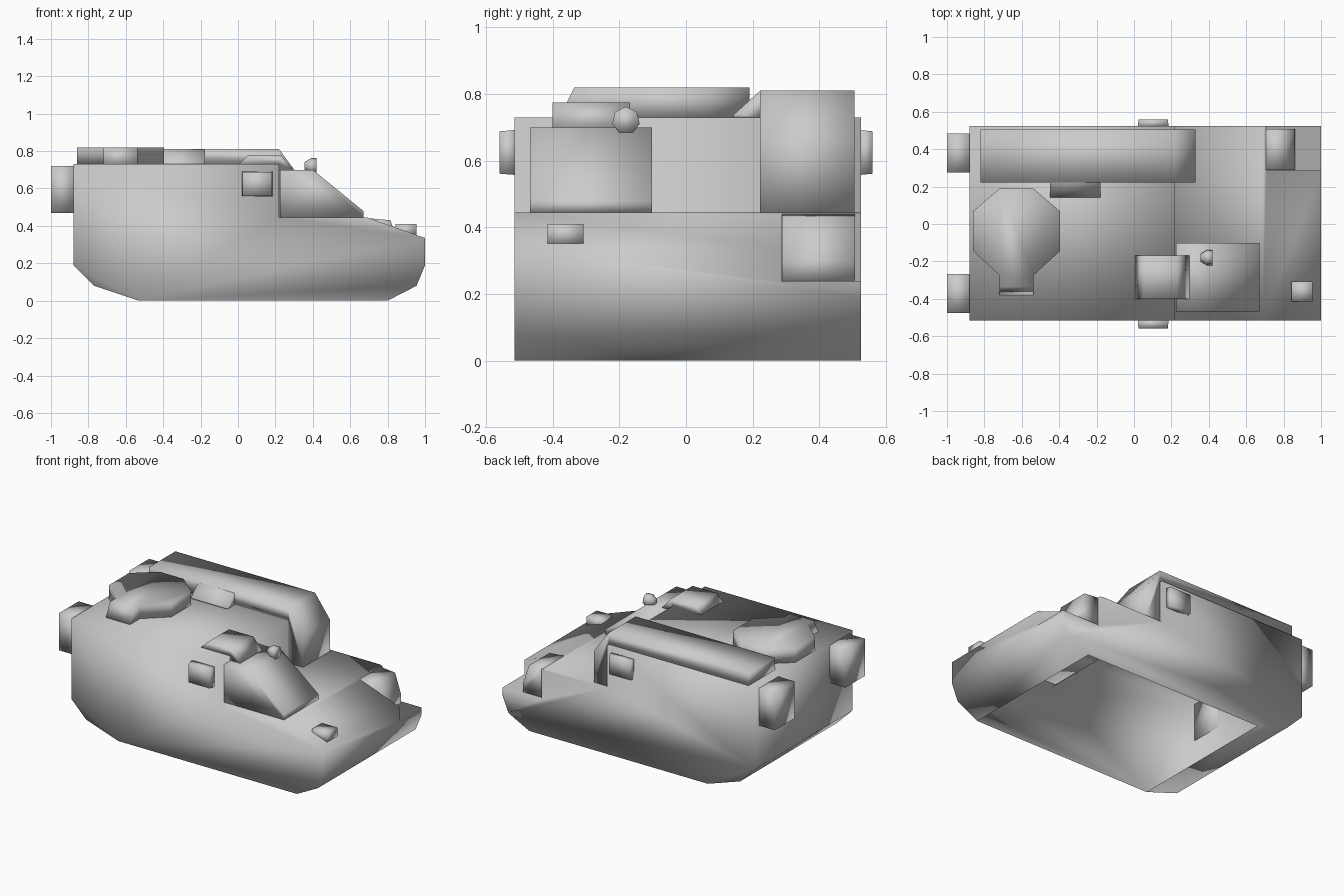
import bpy, bmesh
from math import pi, sin, cos

if "Cube" in bpy.data.objects:
    bpy.data.objects.remove(bpy.data.objects["Cube"])


def make(name, rings, smooth=True):
    """Closed solid lofted through rings of equal point count."""
    bm = bmesh.new()
    vs = [[bm.verts.new(p) for p in r] for r in rings]
    n = len(vs[0])
    bm.faces.new(vs[0])
    bm.faces.new(vs[-1])
    for a, b in zip(vs, vs[1:]):
        for i in range(n):
            j = (i + 1) % n
            bm.faces.new((a[i], a[j], b[j], b[i]))
    bmesh.ops.recalc_face_normals(bm, faces=bm.faces)
    me = bpy.data.meshes.new(name)
    bm.to_mesh(me)
    bm.free()
    if smooth:
        me.shade_smooth()
    ob = bpy.data.objects.new(name, me)
    bpy.context.collection.objects.link(ob)
    return ob


def side_prism(name, profile, y0, y1):
    """Extrude an x-z profile along y."""
    return make(name, [[(x, y, z) for x, z in profile] for y in (y0, y1)])


def box(name, x0, x1, y0, y1, z0, z1):
    return side_prism(name, [(x0, z0), (x1, z0), (x1, z1), (x0, z1)], y0, y1)


# Hull with stepped deck and a notch in the nose corner
hull = side_prism("hull", [
    (-.53, 0), (.80, 0), (.955, .08), (1, .19), (1, .335), (.69, .445),
    (.22, .445), (.22, .73), (-.88, .73), (-.88, .19), (-.77, .08)], -.515, .525)
cutter = box("notch_cutter", .71, 1.2, .287, .7, .238, .8)
cutter.hide_render = True
mod = hull.modifiers.new("notch", 'BOOLEAN')
mod.operation = 'DIFFERENCE'
mod.solver = 'EXACT'
mod.object = cutter
bpy.context.view_layer.objects.active = hull
bpy.ops.object.modifier_apply(modifier=mod.name)
bpy.data.objects.remove(cutter)

# Open underside
bm = bmesh.new()
bm.from_mesh(hull.data)
under = [f for f in bm.faces if all(v.co.z < .001 for v in f.verts)]
bmesh.ops.delete(bm, geom=under, context='FACES')
bm.to_mesh(hull.data)
bm.free()
hull.data.shade_smooth()

# Long side housing with sloped front, and its wedge fairing
side_prism("side_housing", [
    (-.82, .73), (.22, .73), (.22, .445), (.33, .445), (.33, .66),
    (.22, .81), (-.82, .81)], .222, .505)
wedge = [(.143, .73), (.23, .73), (.23, .808), (.22, .808), (.143, .738)]
make("housing_fairing", [[(x, y, z) for y, z in wedge] for x in (-.45, -.18)])

# Flat octagonal turret base with a short sloped front block
half = [(.09, -.38), (.09, -.275), (.232, -.145), (.232, .068), (.09, .19)]
outline = half + [(-x, y) for x, y in reversed(half)]
make("turret_base", [
    [(x - .628, y, .73) for x, y in outline],
    [(x - .628, max(y, -.335), .82) for x, y in outline]])

# Driver cab and the hatch bridging deck and cab
side_prism("driver_cab", [
    (.225, .445), (.67, .445), (.67, .48), (.40, .70), (.225, .70)], -.468, -.102)
side_prism("hatch", [
    (.005, .73), (.05, .775), (.232, .775), (.297, .70), (.22, .70), (.22, .73)],
    -.4, -.168)

# Seven-sided lamp tapering to the rear
make("lamp", [
    [(x, -.18 + r * sin(2 * pi * i / 7), .72 + r * cos(2 * pi * i / 7)) for i in range(7)]
    for x, r in ((.355, .02), (.39, .042), (.42, .042))])

# Rear stowage pods
for tag, y0, y1 in (("left", .275, .483), ("right", -.475, -.267)):
    box("rear_pod_" + tag, -1, -.875, y0, y1, .47, .72)

# Side boxes, slightly tapered outward
for tag, ya, yb in (("front", -.51, -.56), ("back", .52, .56)):
    make("side_box_" + tag, [
        [(.02 + t, y, .557 + t), (.185 - t, y, .557 + t),
         (.185 - t, y, .692 - t), (.02 + t, y, .692 - t)]
        for y, t in ((ya, 0), (yb, .004))])

# Box standing in the nose notch, and small nose fitting
side_prism("nose_box", [
    (.705, .24), (.86, .24), (.858, .30), (.815, .43), (.705, .44)], .288, .507)
box("nose_fitting", .842, .955, -.415, -.308, .345, .41)
